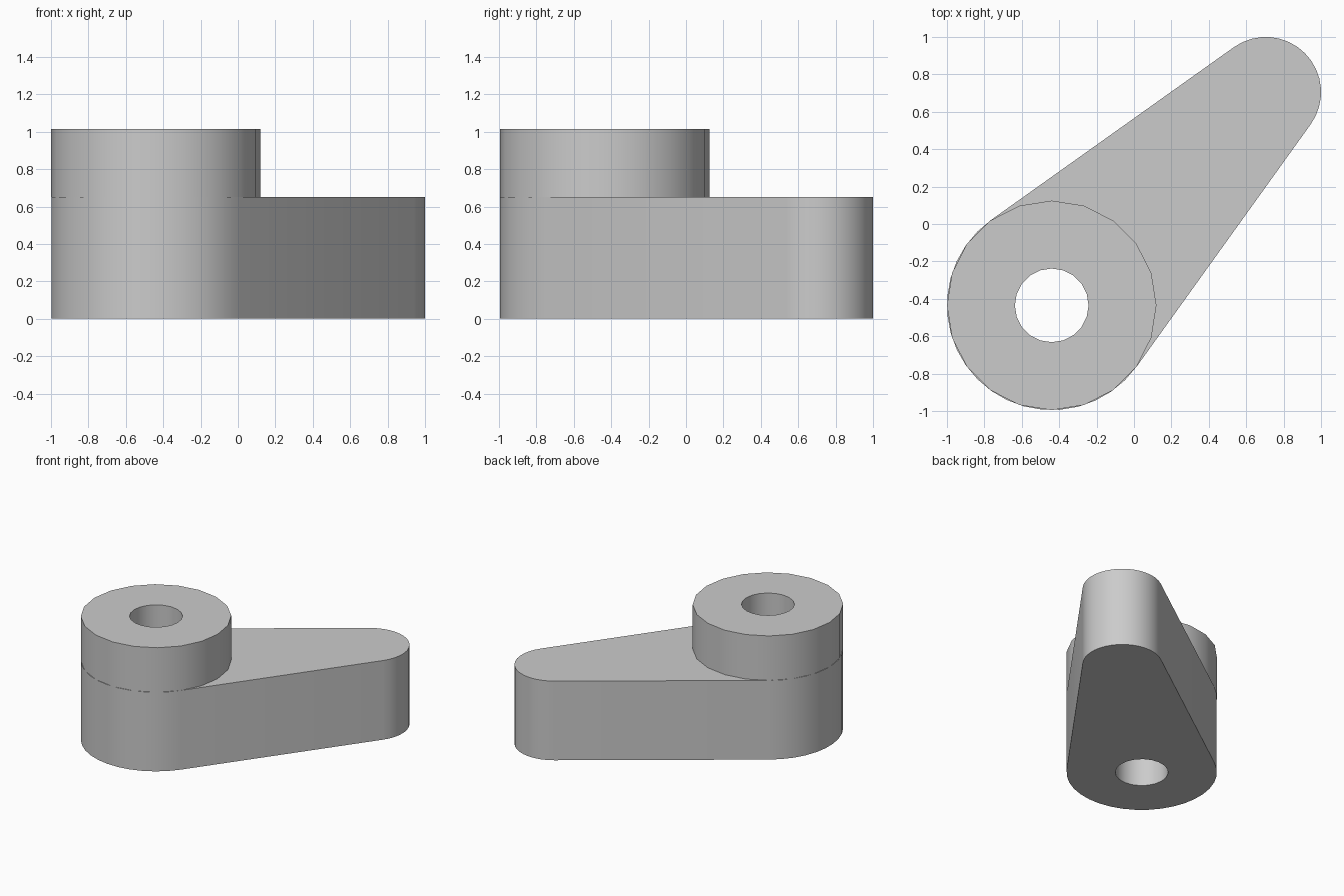
import bpy, bmesh
from math import sin, cos, acos, pi, atan2, hypot, radians

cube = bpy.data.objects.get("Cube")
if cube:
    bpy.data.objects.remove(cube, do_unlink=True)

HUB, HUB_R = (-0.44, -0.435), 0.56
TIP, TIP_R = (0.705, 0.705), 0.295
BORE_R = 0.197
ARM_TOP, BOSS_TOP = 0.65, 1.015

grey = bpy.data.materials.new("plain grey")
grey.use_nodes = True
colour = (0.6, 0.6, 0.6, 1)
grey.diffuse_color = colour
grey.node_tree.nodes["Principled BSDF"].inputs["Base Color"].default_value = colour


def arc(centre, radius, start, end, steps):
    """Points along an arc, both ends included."""
    angles = [start + (end - start) * i / steps for i in range(steps + 1)]
    return [(centre[0] + radius * cos(a), centre[1] + radius * sin(a)) for a in angles]


def circle(centre, radius, sides):
    return arc(centre, radius, 0, 2 * pi, sides)[:-1]


def bored_prism(name, loops, bottom, top):
    """Solid extruded from an outline loop with a hole loop."""
    bm = bmesh.new()
    edges = []
    for loop in loops:
        verts = [bm.verts.new((x, y, bottom)) for x, y in loop]
        edges += [bm.edges.new((v, verts[i - 1])) for i, v in enumerate(verts)]
    bmesh.ops.triangle_fill(bm, edges=edges, use_beauty=True, normal=(0, 0, 1))
    made = bmesh.ops.extrude_face_region(bm, geom=bm.faces[:], use_keep_orig=True)
    raised = [g for g in made["geom"] if isinstance(g, bmesh.types.BMVert)]
    bmesh.ops.translate(bm, verts=raised, vec=(0, 0, top - bottom))
    bmesh.ops.recalc_face_normals(bm, faces=bm.faces[:])
    mesh = bpy.data.meshes.new(name)
    bm.to_mesh(mesh)
    bm.free()
    mesh.materials.append(grey)
    obj = bpy.data.objects.new(name, mesh)
    bpy.context.collection.objects.link(obj)
    bpy.ops.object.select_all(action='DESELECT')
    obj.select_set(True)
    bpy.context.view_layer.objects.active = obj
    bpy.ops.object.shade_smooth_by_angle(angle=radians(30))
    return obj


# Tapered arm: two arcs joined by their common tangents
dx, dy = TIP[0] - HUB[0], TIP[1] - HUB[1]
axis = atan2(dy, dx)
spread = acos((HUB_R - TIP_R) / hypot(dx, dy))
outline = (arc(TIP, TIP_R, axis - spread, axis + spread, 16)
           + arc(HUB, HUB_R, axis + spread, axis + 2 * pi - spread, 20))
bore = circle(HUB, BORE_R, 20)
bored_prism("arm", [outline, bore], 0, ARM_TOP)

# Raised round boss around the bore
bored_prism("boss", [circle(HUB, HUB_R, 20), bore], ARM_TOP, BOSS_TOP)
